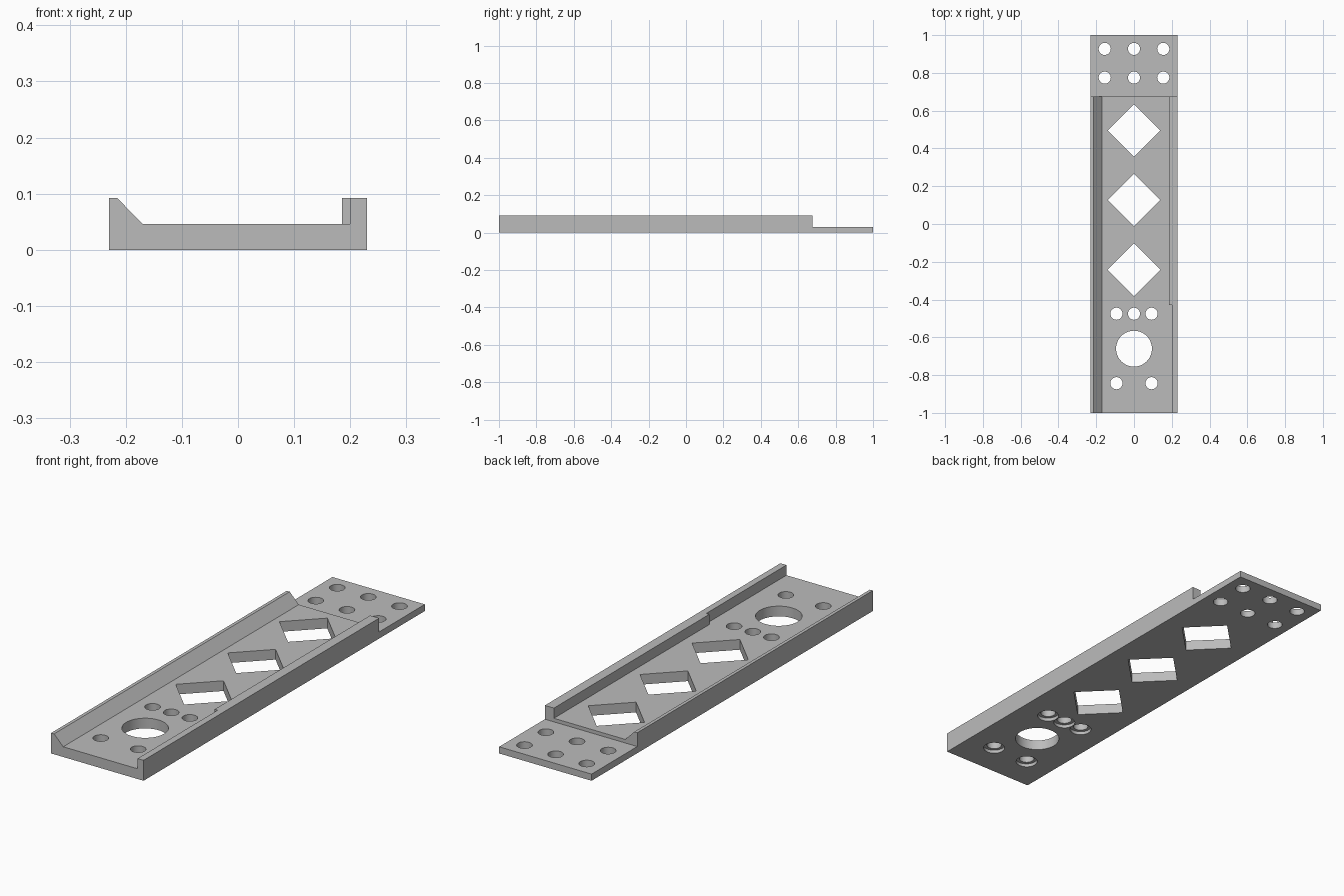
import bpy, bmesh
from math import pi
from mathutils import Matrix

cube = bpy.data.objects.get("Cube")
if cube:
    bpy.data.objects.remove(cube, do_unlink=True)

grey = bpy.data.materials.new("plain grey")
grey.use_nodes = True
COLOUR = (0.5, 0.5, 0.5, 1)
grey.diffuse_color = COLOUR
grey.node_tree.nodes["Principled BSDF"].inputs["Base Color"].default_value = COLOUR

FLOOR, RIM, STEP_Y, HOLE = 0.046, 0.092, 0.675, 0.032


def make_object(name, bm):
    bmesh.ops.recalc_face_normals(bm, faces=bm.faces)
    mesh = bpy.data.meshes.new(name)
    bm.to_mesh(mesh)
    bm.free()
    mesh.materials.append(grey)
    obj = bpy.data.objects.new(name, mesh)
    bpy.context.collection.objects.link(obj)
    return obj


def add_prism(bm, x, y, radius, z0, z1, sides=48):
    bmesh.ops.create_cone(bm, cap_ends=True, segments=sides, radius1=radius, radius2=radius,
                          depth=z1 - z0, matrix=Matrix.Translation((x, y, (z0 + z1) / 2)))


def add_diamond(bm, y, reach):
    turn = Matrix.Translation((0, y, 0)) @ Matrix.Rotation(pi / 4, 4, "Z")
    side = reach * 2 ** 0.5
    bmesh.ops.create_cube(bm, size=1, matrix=turn @ Matrix.Diagonal((side, side, 1, 1)))


def add_box(bm, low, high):
    mid = [(a + b) / 2 for a, b in zip(low, high)]
    size = [b - a for a, b in zip(low, high)]
    bmesh.ops.create_cube(bm, size=1, matrix=Matrix.Translation(mid) @ Matrix.Diagonal((*size, 1)))


# Channel body: cross-section with one sloped rail and one square rail
bm = bmesh.new()
profile = [(-0.23, 0), (0.23, 0), (0.23, RIM), (0.185, RIM), (0.185, FLOOR),
           (-0.17, FLOOR), (-0.215, RIM), (-0.23, RIM)]
face = bm.faces.new([bm.verts.new((x, -1, z)) for x, z in profile])
ext = bmesh.ops.extrude_face_region(bm, geom=[face])
bmesh.ops.translate(bm, vec=(0, 2, 0),
                    verts=[v for v in ext["geom"] if isinstance(v, bmesh.types.BMVert)])
body = make_object("channel_plate", bm)

# Through openings
front_holes = [(x, -0.475) for x in (-0.093, 0, 0.093)] + [(x, -0.843) for x in (-0.093, 0.093)]
rear_holes = [(x, y) for x in (-0.155, 0, 0.155) for y in (0.775, 0.927)]
bm = bmesh.new()
for x, y in front_holes + rear_holes:
    add_prism(bm, x, y, HOLE, -0.5, 0.5)
add_prism(bm, 0, -0.66, 0.095, -0.5, 0.5, 64)
for y in (0.495, 0.127, -0.243):
    add_diamond(bm, y, 0.14)
openings = make_object("openings_cutter", bm)

# Rear tongue step, thinned front rail, and recesses under the front holes
bm = bmesh.new()
add_box(bm, (-0.5, STEP_Y, 0.03), (0.5, 1.5, 0.5))
add_box(bm, (0.16, -1.5, FLOOR), (0.2, -0.43, 0.5))
for x, y in front_holes:
    add_prism(bm, x, y, 0.046, -0.5, 0.015)
steps = make_object("steps_cutter", bm)

for cutter in (steps, openings):
    cutter.hide_render = True
    mod = body.modifiers.new(cutter.name, "BOOLEAN")
    mod.operation, mod.solver, mod.object = "DIFFERENCE", "EXACT", cutter

# Apply the cuts and discard the cutters
bpy.context.view_layer.update()
graph = bpy.context.evaluated_depsgraph_get()
result = bpy.data.meshes.new_from_object(body.evaluated_get(graph))
body.modifiers.clear()
body.data = result
for cutter in (steps, openings):
    bpy.data.objects.remove(cutter, do_unlink=True)

# Smooth hole walls, crisp edges
bpy.ops.object.select_all(action="DESELECT")
body.select_set(True)
bpy.context.view_layer.objects.active = body
bpy.ops.object.shade_smooth_by_angle(angle=pi / 6)
